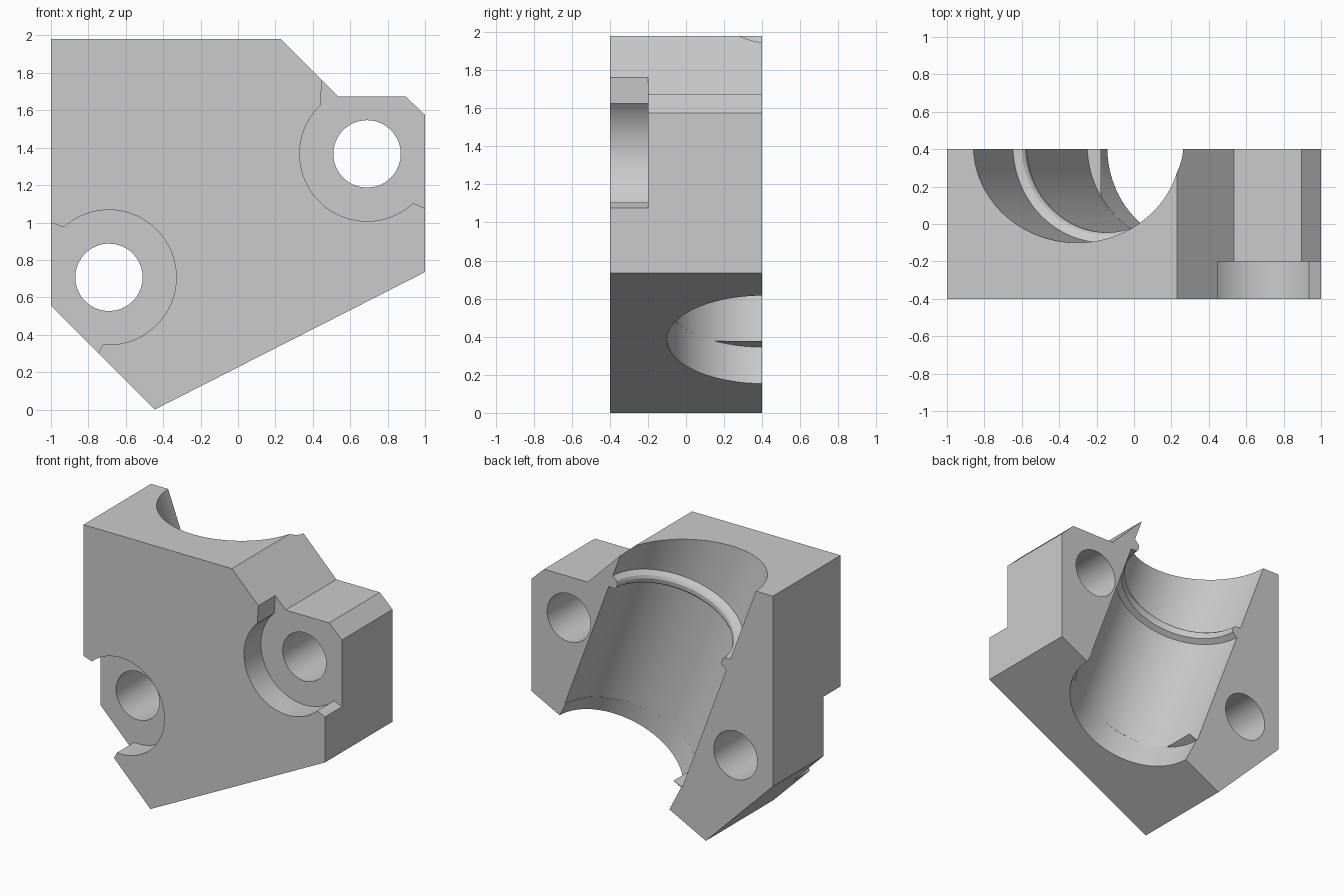
import bpy, bmesh, math
from mathutils import Matrix, Vector

if "Cube" in bpy.data.objects:
    bpy.data.objects.remove(bpy.data.objects["Cube"], do_unlink=True)

grey = bpy.data.materials.new("machined_grey")
grey.use_nodes = True
colour = (0.6, 0.6, 0.6, 1)
grey.diffuse_color = colour
grey.node_tree.nodes["Principled BSDF"].inputs["Base Color"].default_value = colour


def finish(name, bm):
    bmesh.ops.recalc_face_normals(bm, faces=bm.faces)
    mesh = bpy.data.meshes.new(name)
    bm.to_mesh(mesh)
    bm.free()
    mesh.materials.append(grey)
    obj = bpy.data.objects.new(name, mesh)
    bpy.context.collection.objects.link(obj)
    return obj


def prism(name, outline, front, back):
    """Extrude an x-z outline along y."""
    bm = bmesh.new()
    face = bm.faces.new([bm.verts.new((x, front, z)) for x, z in outline])
    new = bmesh.ops.extrude_face_region(bm, geom=[face])["geom"]
    verts = [v for v in new if isinstance(v, bmesh.types.BMVert)]
    bmesh.ops.translate(bm, verts=verts, vec=(0, back - front, 0))
    return finish(name, bm)


def arc(cx, cz, r, start, end, steps):
    angles = [math.radians(start + (end - start) * i / steps) for i in range(steps + 1)]
    return [(cx + r * math.cos(a), cz + r * math.sin(a)) for a in angles]


def lathe(name, profile, centre, tilt, steps=128):
    """Turn (radius, height) points about an axis leaning towards -x."""
    bm = bmesh.new()
    rings = []
    for r, h in profile:
        rings.append([bm.verts.new((r * math.cos(a), r * math.sin(a), h))
                      for a in (math.tau * i / steps for i in range(steps))])
    for low, high in zip(rings, rings[1:]):
        for i in range(steps):
            j = (i + 1) % steps
            bm.faces.new((low[i], low[j], high[j], high[i]))
    bm.faces.new(rings[0])
    bm.faces.new(rings[-1])
    bm.transform(Matrix.Translation(Vector(centre)) @ Matrix.Rotation(-math.radians(tilt), 4, "Y"))
    return finish(name, bm)


# Clamp block
block = prism("clamp_block", [(-1, 1.98), (0.23, 1.98), (0.535, 1.675), (0.895, 1.675),
                              (1, 1.575), (1, 0.735), (-0.445, 0), (-1, 0.555)], -0.4, 0.4)

# Open bolt seats on the front and bolt holes through the block
right_bolt, left_bolt = (0.69, 1.367), (-0.69, 0.707)
right_seat = arc(*right_bolt, 0.36, 134, 313, 48) + [(1.13, 1.02), (1.13, 2.1), (0.47, 2.1), (0.449, 1.765)]
left_seat = arc(*left_bolt, 0.36, 132, -95, 48) + [(-0.84, 0.13), (-1.2, 0.13), (-1.2, 1.07)]
cutters = [prism("right_seat_cutter", right_seat, -0.5, -0.2),
           prism("left_seat_cutter", left_seat, -0.5, -0.2)]
for name, bolt in (("right_hole_cutter", right_bolt), ("left_hole_cutter", left_bolt)):
    cutters.append(prism(name, arc(*bolt, 0.18, 0, 354.375, 63), -0.6, 0.6))

# Leaning half bore with a raised retaining rib
bore, rib = 0.52, 0.465
cutters.append(lathe("bore_cutter", [(bore, -1.74), (bore, -0.7), (rib + 0.01, -0.685), (rib, -0.67),
                                     (rib, -0.64), (rib + 0.012, -0.622), (bore, -0.605), (bore, 0.6)],
                     (-0.372, 0.42, 2.162), 20.5))

# Bore mouth, square to the sloping underside
cutters.append(lathe("mouth_cutter", [(0.51, -0.3), (0.51, 0.215)], (0.312, 0.41, 0.385), 27))

for cutter in cutters:
    mod = block.modifiers.new(cutter.name, "BOOLEAN")
    mod.operation = "DIFFERENCE"
    mod.solver = "EXACT"
    mod.object = cutter

bpy.ops.object.select_all(action="DESELECT")
block.select_set(True)
bpy.context.view_layer.objects.active = block
for mod in list(block.modifiers):
    bpy.ops.object.modifier_apply(modifier=mod.name)
for cutter in cutters:
    bpy.data.objects.remove(cutter, do_unlink=True)
bpy.ops.object.shade_smooth_by_angle(angle=math.radians(20))
